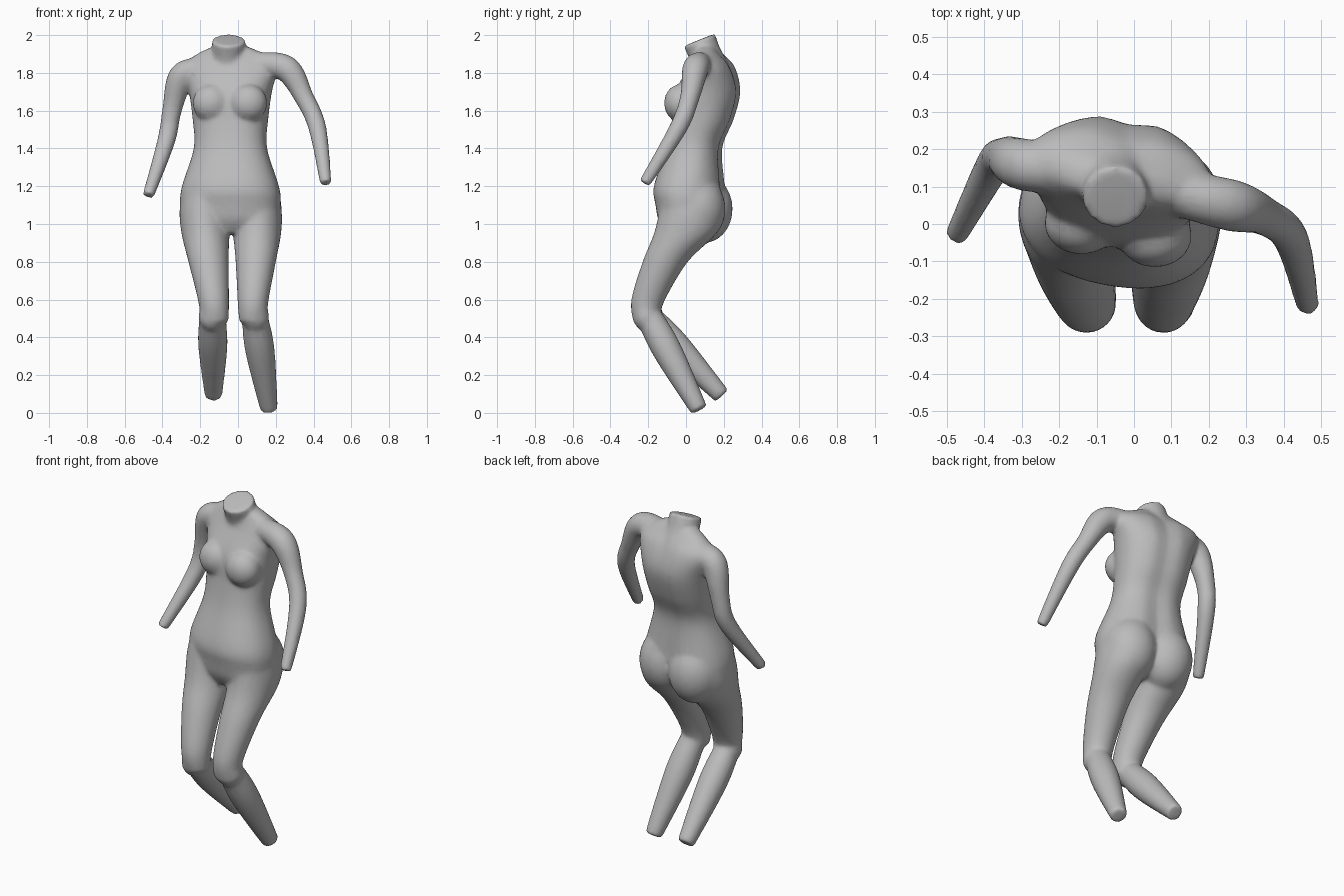
import bpy
import bmesh
from math import sin, cos, tau, radians, copysign
from mathutils import Vector, Matrix

if "Cube" in bpy.data.objects:
    bpy.data.objects.remove(bpy.data.objects["Cube"])

SIDES = 40
STEPS = 6
MIDLINE = -.04
TWIST = Matrix.Rotation(radians(-10), 3, 'Z')

body = bmesh.new()


def skin_rings(rings):
    """Bridge a stack of point rings and cap both ends."""
    loops = [[body.verts.new(point) for point in ring] for ring in rings]
    for low, high in zip(loops, loops[1:]):
        for i in range(SIDES):
            body.faces.new((low[i - 1], low[i], high[i], high[i - 1]))
    body.faces.new(loops[0][::-1])
    body.faces.new(loops[-1])


def smooth_path(rows):
    """Pass a smooth curve through rows of equal length."""
    rows = [Vector(row) for row in rows]
    padded = [rows[0], *rows, rows[-1]]
    path = []
    for before, start, end, after in zip(padded, padded[1:], padded[2:], padded[3:]):
        leave, arrive = (end - before) / 2, (after - start) / 2
        for step in range(STEPS):
            t = step / STEPS
            ease = t * t * (3 - 2 * t)
            path.append(start.lerp(end, ease)
                        + leave * t * (1 - t) ** 2 - arrive * t * t * (1 - t))
    return path + [rows[-1]]


def unit_ring(fullness=1):
    """Points around a circle; a lower fullness makes it boxier."""
    for i in range(SIDES):
        c, s = cos(tau * i / SIDES), sin(tau * i / SIDES)
        yield copysign(abs(c) ** fullness, c), copysign(abs(s) ** fullness, s)


def trunk(rows):
    """Twisted level sections: height, half width, front, back."""
    rings = []
    for height, half, front, back in smooth_path(rows):
        centre = Vector((MIDLINE, (front + back) / 2, height))
        ring = []
        for u, v in unit_ring(.88):
            point = Vector((u * half, v * (back - front) / 2, 0))
            # Shallow furrow along the spine
            if v > 0:
                point.y -= max(0, .02 - abs(point.x) / 4) * min(1, half * 4)
            ring.append(centre + TWIST @ point)
        rings.append(ring)
    skin_rings(rings)


def thigh(side, rows):
    """Level sections: height, distance out, half width, front, back."""
    rings = []
    for height, out, half, front, back in smooth_path(rows):
        # Both knees lean a little to the left
        lean = .03 * (1.1 - height)
        centre = Vector((MIDLINE + side * out + lean, (front + back) / 2, height))
        rings.append([centre + Vector((u * half, v * (back - front) / 2, 0))
                      for u, v in unit_ring()])
    skin_rings(rings)


def tube(points, radii):
    """Round limb cut square across its path."""
    path = smooth_path([(*point, radius) for point, radius in zip(points, radii)])
    last = len(path) - 1
    rings = []
    for k, row in enumerate(path):
        ahead = path[min(k + 1, last)] - path[max(k - 1, 0)]
        turn = ahead.to_3d().to_track_quat('Z', 'Y')
        rings.append([row.to_3d() + turn @ Vector((u, v, 0)) * row.w
                      for u, v in unit_ring()])
    skin_rings(rings)


def ball(centre, size):
    matrix = Matrix.Translation(centre) @ Matrix.Diagonal((*size, 1))
    bmesh.ops.create_uvsphere(body, u_segments=24, v_segments=16, radius=1, matrix=matrix)


def shin(knee, ankle):
    """Straight lower leg, fullest at the calf, with a rounded knee."""
    knee, ankle = Vector(knee), Vector(ankle)
    tube([knee, knee.lerp(ankle, .35), ankle], (.07, .078, .047))
    ball(knee + Vector((0, -.02, .01)), (.075, .07, .08))


# Torso from crotch to shoulders
trunk([
    (.95, .1, -.1, .1),
    (1.02, .24, -.14, .17),
    (1.1, .267, -.155, .2),
    (1.2, .258, -.165, .2),
    (1.4, .195, -.1, .19),
    (1.55, .2, -.07, .25),
    (1.7, .22, -.05, .285),
    (1.83, .25, .02, .25),
    (1.9, .18, .05, .19),
    (1.94, .09, .06, .16),
])

# Neck stump leaning forward to its cut
tube([(-.05, .13, 1.82), (-.05, .1, 1.9), (-.05, .07, 1.975)], (.1, .087, .09))

# Breasts and buttocks follow the twist of the trunk
for side in (-1, 1):
    breast = TWIST @ Vector((side * .1, -.015, 1.64))
    ball(breast + Vector((MIDLINE, 0, 0)), (.1, .085, .1))
    buttock = TWIST @ Vector((side * .11, .08, 1.08))
    ball(buttock + Vector((MIDLINE, 0, 0)), (.15, .15, .18))

# Thighs
for side in (-1, 1):
    thigh(side, [
        (.48, .1, .073, -.28, -.15),
        (.6, .105, .083, -.29, -.11),
        (.8, .125, .107, -.23, .01),
        (.95, .137, .127, -.17, .16),
        (1.08, .14, .13, -.14, .2),
        (1.2, .12, .12, -.12, .18),
    ])

# Lower legs, the left one swung further forward
shin((-.135, -.19, .5), (-.13, .19, .09))
shin((.09, -.19, .5), (.165, .07, .015))

# Arms from inside the shoulder to the cut wrist
ARM = (.06, .07, .052, .048, .032)
tube([(-.2, .14, 1.82), (-.3, .16, 1.78), (-.35, .18, 1.6),
      (-.38, .15, 1.44), (-.475, -.03, 1.15)], ARM)
tube([(.12, .08, 1.85), (.26, .05, 1.82), (.35, .02, 1.67),
      (.42, -.04, 1.51), (.465, -.22, 1.215)], ARM)

# Object and its single colour
bmesh.ops.recalc_face_normals(body, faces=body.faces)
mesh = bpy.data.meshes.new("headless_figure")
body.to_mesh(mesh)
body.free()
figure = bpy.data.objects.new("headless_figure", mesh)
bpy.context.collection.objects.link(figure)

skin = bpy.data.materials.new("plain grey")
skin.use_nodes = True
skin.diffuse_color = (.5, .5, .5, 1)
skin.node_tree.nodes["Principled BSDF"].inputs["Base Color"].default_value = skin.diffuse_color
mesh.materials.append(skin)

# Fuse the parts into one soft surface
fuse = figure.modifiers.new("fuse", 'REMESH')
fuse.mode = 'VOXEL'
fuse.voxel_size = .009
soften = figure.modifiers.new("soften", 'SMOOTH')
soften.factor = .5
soften.iterations = 22
thin = figure.modifiers.new("thin", 'DECIMATE')
thin.ratio = .2

bpy.context.view_layer.objects.active = figure
figure.select_set(True)
for modifier in list(figure.modifiers):
    bpy.ops.object.modifier_apply(modifier=modifier.name)
bpy.ops.object.shade_smooth_by_angle(angle=radians(40))
